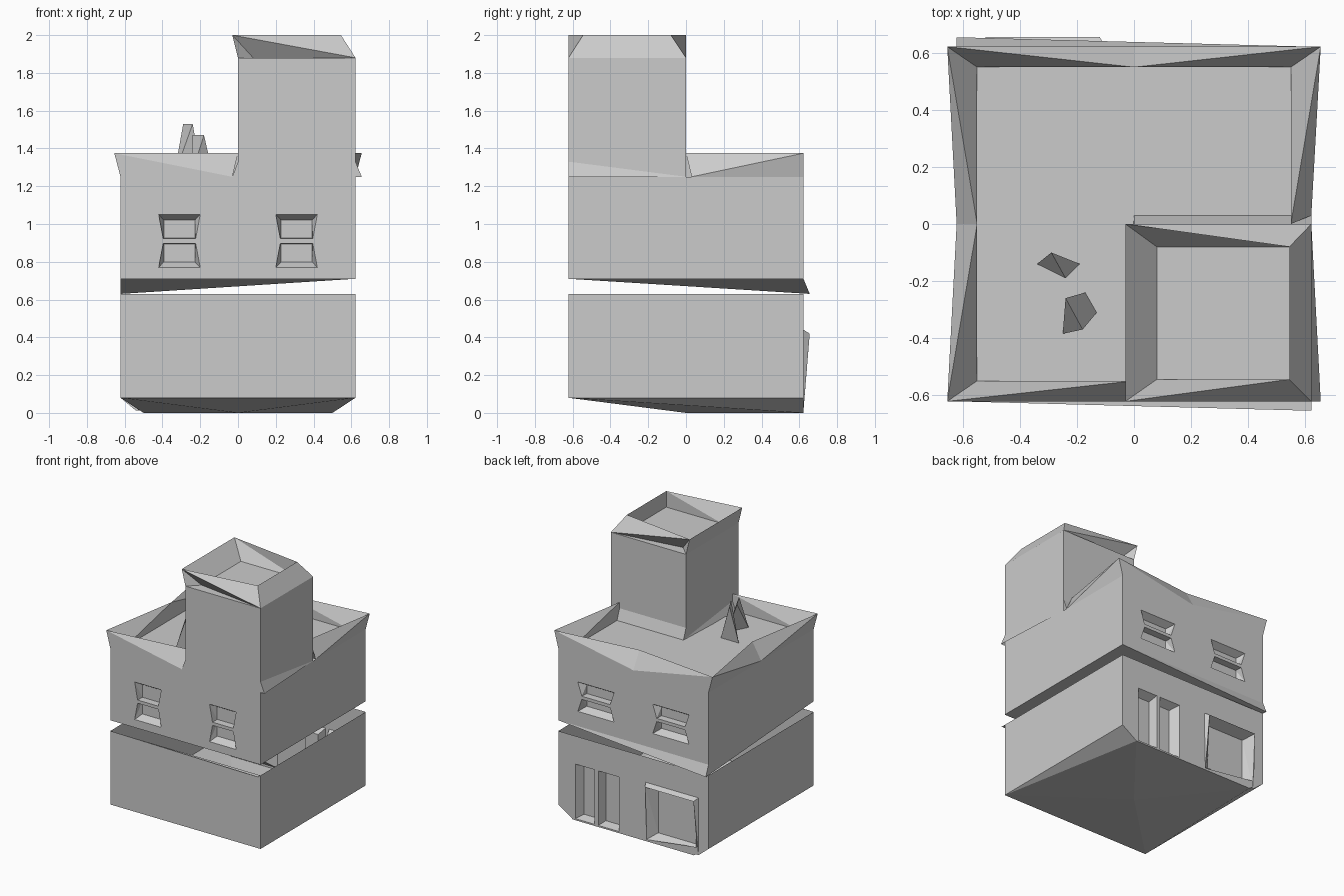
import bpy, bmesh
from mathutils import Vector as V

cube = bpy.data.objects.get("Cube")
if cube:
    bpy.data.objects.remove(cube)

mat = bpy.data.materials.new("plain grey")
mat.use_nodes = True
GREY = (0.6, 0.6, 0.6, 1)
mat.diffuse_color = GREY
mat.node_tree.nodes["Principled BSDF"].inputs["Base Color"].default_value = GREY

W, IN, OUT = 0.622, 0.55, 0.655            # wall, inner and flared half widths
BASE, LOW, UP, ROOF, RIM, DECK, TOP = 0.08, 0.63, 0.71, 1.25, 1.375, 1.88, 2.0


def face(bm, out, *pts):
    """Flat face turned towards the direction out."""
    f = bm.faces.new([bm.verts.new(p) for p in pts])
    f.normal_update()
    if f.normal.dot(V(out)) < 0:
        f.normal_flip()


def finish(name, bm):
    bmesh.ops.remove_doubles(bm, verts=bm.verts, dist=0.0005)
    me = bpy.data.meshes.new(name)
    bm.to_mesh(me)
    bm.free()
    me.materials.append(mat)
    bpy.context.collection.objects.link(bpy.data.objects.new(name, me))


def wall(bm, side, outline, holes):
    """Wall facing y with openings; points are (x, z)."""
    tmp, edges = bmesh.new(), []
    for loop in [outline] + holes:
        vs = [tmp.verts.new((x, side * W, z)) for x, z in loop]
        edges += [tmp.edges.new((a, b)) for a, b in zip(vs, vs[1:] + vs[:1])]
    bmesh.ops.triangle_fill(tmp, edges=edges, use_beauty=True, normal=(0, side, 0))
    for f in tmp.faces:
        face(bm, (0, side, 0), *[v.co for v in f.verts])
    tmp.free()


def ring(bm, a, b, sign):
    """Strip between two four point loops, facing in (1) or out (-1)."""
    mid = sum((V(p) for p in a + b), V()) / 8
    for i in range(4):
        q = [a[i], a[i - 1], b[i - 1], b[i]]
        for tri in (q[:3], [q[2], q[3], q[0]]):
            if (V(tri[1]) - V(tri[0])).cross(V(tri[2]) - V(tri[0])).length > 1e-7:
                c = sum((V(p) for p in tri), V()) / 3
                face(bm, (mid - c) * sign, *tri)


def recess(bm, side, outer, inner, depth):
    y = side * (W - depth)
    a = [(x, side * W, z) for x, z in outer]
    b = [(x, y, z) for x, z in inner]
    ring(bm, a, b, 1)
    face(bm, (0, side, 0), *b)
    return outer


def box(x0, x1, z0, z1):
    return [(x0, z0), (x1, z0), (x1, z1), (x0, z1)]


def window(bm, side, xc, hw, z0, z1):
    """Two panes that narrow towards a middle bar."""
    zm, holes = (z0 + z1) / 2, []
    for s, end in ((1, z1), (-1, z0)):
        near, e = zm + s * 0.012, end - s * 0.03
        outer = [(xc - hw, end), (xc + hw, end), (xc + hw * .78, near), (xc - hw * .78, near)]
        inner = [(xc - hw * .74, e), (xc + hw * .74, e),
                 (xc + hw * .74, near + s * .003), (xc - hw * .74, near + s * .003)]
        holes.append(recess(bm, side, outer, inner, 0.05))
    return holes


# Lower storey: walls, tapered base, doors in the back
bm = bmesh.new()
face(bm, (0, -1, 0), (-W, -W, BASE), (W, -W, BASE), (W, -W, LOW), (-W, -W, LOW))
face(bm, (0, 0, -1), (-W, -W, BASE), (W, -W, BASE), (0, 0, 0))
face(bm, (0, 0, -1), (-.5, W, 0), (.5, W, 0), (0, 0, 0))
for s in (-1, 1):
    face(bm, (s, 0, 0), (s * W, -W, BASE), (s * W, W, BASE), (s * W, W, LOW), (s * W, -W, LOW))
    face(bm, (0, 0, -1), (s * W, -W, BASE), (s * .5, W, 0), (0, 0, 0))
    face(bm, (s, 0, -1), (s * W, -W, BASE), (s * W, W, BASE), (s * .5, W, 0))
holes = [recess(bm, 1, box(.12, .29, .012, .42), box(.16, .27, .03, .39), .06),
         recess(bm, 1, box(.32, .48, .012, .42), box(.34, .45, .03, .39), .06)]
frame = box(-.54, -.1, .012, .44)
lip = [(-.53, W, .015), (-.11, W, .015), (-.12, OUT, .42), (-.52, OUT, .42)]
pane = [(x, .57, z) for x, z in box(-.48, -.17, .06, .39)]
ring(bm, [(x, W, z) for x, z in frame], lip, -1)
ring(bm, lip, pane, 1)
face(bm, (0, 1, 0), *pane)
wall(bm, 1, [(-.5, 0), (.5, 0), (W, BASE), (W, LOW), (-W, LOW), (-W, BASE)], holes + [frame])
finish("lower_storey", bm)

bm = bmesh.new()
face(bm, (0, 0, 1), (-W, -W, LOW), (W, -W, LOW), (W, -OUT, LOW))
finish("front_ledge", bm)

# Upper storey: walls with windows, underside dropping to one corner
bm = bmesh.new()
holes = [h for x in (-.31, .31) for h in window(bm, -1, x, .11, .77, 1.05)]
wall(bm, -1, [(-W, UP), (W, UP), (W, DECK), (0, DECK), (0, 1.33), (-.03, ROOF), (-W, ROOF)], holes)
holes = [h for x in (-.31, .31) for h in window(bm, 1, x, .15, .82, 1.04)]
wall(bm, 1, [(-W, UP), (W, UP), (W, ROOF), (-W, ROOF)], holes)
face(bm, (-1, 0, 0), (-W, -W, UP), (-W, W, UP), (-W, W, ROOF), (-W, -W, ROOF))
face(bm, (1, 0, 0), (W, -W, UP), (W, W, UP), (W, W, ROOF), (W, 0, ROOF), (W, 0, DECK), (W, -W, DECK))
drop = (-W, OUT, LOW)
face(bm, (0, 1, 0), (W, W, UP), (-W, W, UP), drop)
face(bm, (-1, 0, 0), (-W, -W, UP), (-W, W, UP), drop)
face(bm, (0, 0, -1), (-W, -W, UP), (W, -W, UP), drop)
face(bm, (0, 0, -1), (W, -W, UP), (W, W, UP), drop)
finish("upper_storey", bm)

# Roof and its flared parapet, built as half sides
bm = bmesh.new()
face(bm, (0, 0, 1), (-IN, -IN, ROOF), (IN, -IN, ROOF), (IN, IN, ROOF), (-IN, IN, ROOF))


def half_side(sx, sy, mid, foot):
    c, f, w = (sx * OUT, sy * W, RIM), (sx * IN, sy * IN, ROOF), (sx * W, sy * W, ROOF)
    m, v = V((*mid, RIM)), V((*foot, ROOF))
    low = V((*mid, ROOF))
    away = V((v.x, 0, 0)) if abs(v.x) > abs(v.y) else V((0, v.y, 0))
    face(bm, -away + V((0, 0, .3)), c, f, m)
    face(bm, -away, f, low, m)
    face(bm, away + V((0, 0, .3)), c, v, m)
    face(bm, away, w, v, c)


for s in (-1, 1):
    half_side(-1, s, (-IN, 0), (-W, 0))
    half_side(s, 1, (0, IN), (0, W))
half_side(-1, -1, (0, -IN), (-.03, -W))
half_side(1, 1, (IN, 0), (W, .03))
finish("roof_parapet", bm)

# Tower: inner walls with a flared foot
bm = bmesh.new()
face(bm, (-1, 0, 0), (0, -W, 1.33), (0, 0, 1.33), (0, 0, DECK), (0, -W, DECK))
face(bm, (0, 1, 0), (0, 0, 1.33), (W, 0, 1.33), (W, 0, DECK), (0, 0, DECK))
face(bm, (-1, 0, 0), (0, -W, 1.33), (0, 0, 1.33), (0, .03, ROOF))
face(bm, (-1, 0, 0), (0, -W, 1.33), (0, .03, ROOF), (-.03, -W, ROOF))
face(bm, (0, 1, 0), (0, 0, 1.33), (W, 0, 1.33), (W, .03, ROOF), (0, .03, ROOF))
face(bm, (1, 0, 0), (W, -W, 1.33), (OUT, -W, ROOF), (W, 0, ROOF))
face(bm, (0, -1, 0), (W, -W, 1.33), (OUT, -W, ROOF), (W, -W, ROOF))
finish("tower_walls", bm)

# Tower parapet: leaning rim around a sunken deck
bm = bmesh.new()
A, B = .08, .545
deck = [(A, -B, DECK), (B, -B, DECK), (B, -A, DECK), (A, -A, DECK)]
rim = [(-.03, -W, TOP), (B, -B, TOP), (B, -A, TOP), (-.03, 0, TOP)]
edge = [(0, -W, DECK), (W, -W, DECK), (W, 0, DECK), (0, 0, DECK)]
face(bm, (0, 0, 1), *edge)
ring(bm, rim, deck, 1)
face(bm, (1, 0, 0), edge[1], edge[2], rim[2], rim[1])
face(bm, (-1, 0, 0), edge[3], edge[0], rim[0], rim[3])
for s, i, j in ((-1, 0, 1), (1, 3, 2)):
    face(bm, (0, s, .5), rim[i], edge[j], rim[j])
    face(bm, (0, s, -.5), rim[i], edge[j], deck[i])
    face(bm, (0, s, 0), rim[i], edge[i], deck[i])
finish("tower_parapet", bm)

# Roof hatch plate and two sharp vents
bm = bmesh.new()
z = ROOF + .004
face(bm, (0, 0, 1), (-.37, -.42, z), (-.02, -.435, z), (-.02, -.03, z), (-.37, -.045, z))
finish("roof_hatch", bm)


def vent(name, ridge, height, left, right):
    bm = bmesh.new()
    top = [(x, y, height) for x, y in ridge]
    face(bm, (-1, 0, .2), *top, (*left, ROOF))
    face(bm, (1, 0, .2), *top, *[(x, y, ROOF) for x, y in right])
    for s, t, r in ((1, top[0], right[-1]), (-1, top[1], right[0])):
        face(bm, (0, s, 0), t, (*left, ROOF), (*r, ROOF))
    finish(name, bm)


vent("tall_vent", ((-.29, -.1), (-.24, -.19)), 1.53, (-.34, -.14), [(-.19, -.14)])
vent("short_vent", ((-.24, -.26), (-.18, -.37)), 1.47, (-.25, -.385), [(-.13, -.31), (-.17, -.24)])
